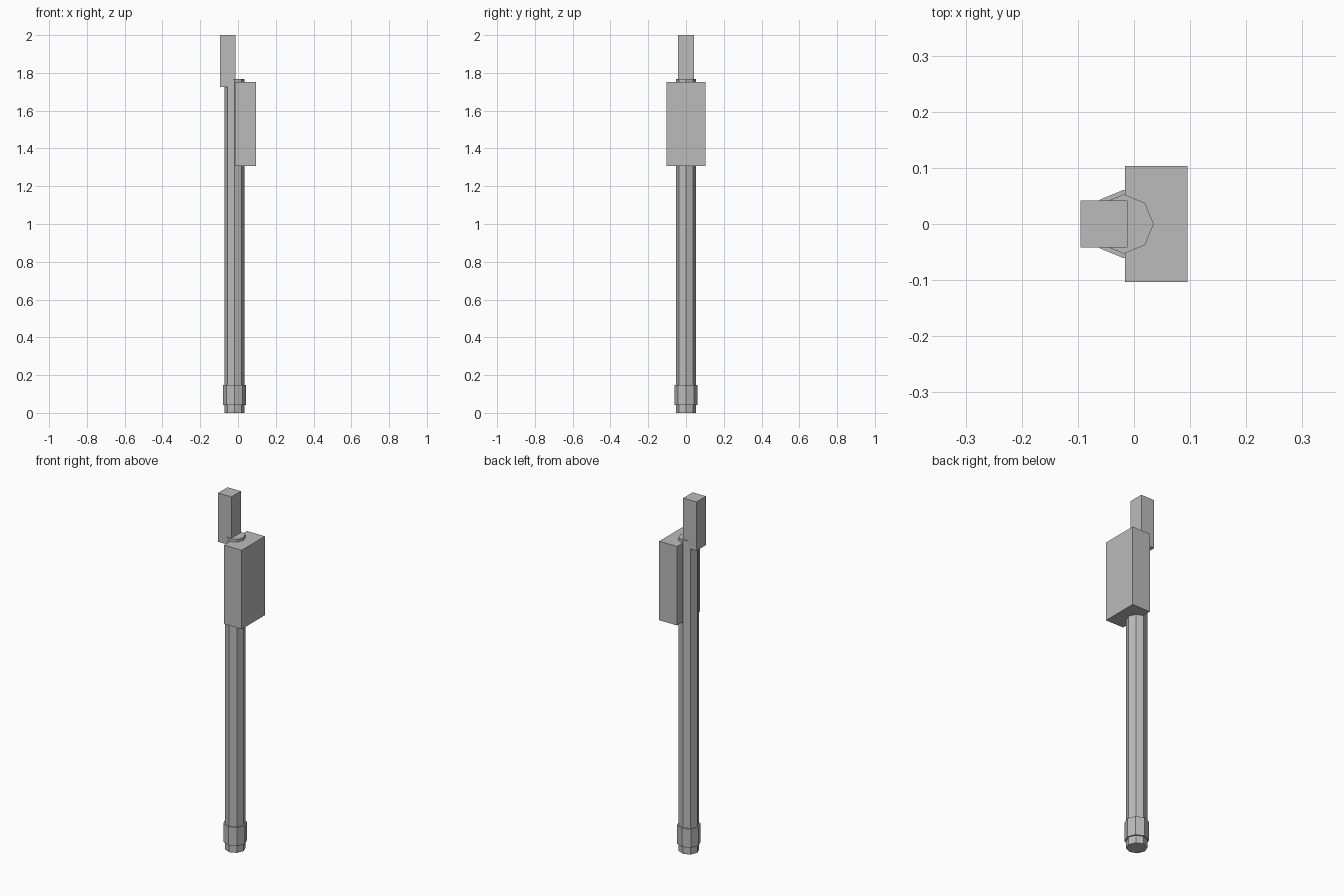
import bpy
import math

cube = bpy.data.objects.get("Cube")
if cube:
    bpy.data.objects.remove(cube, do_unlink=True)

grey = bpy.data.materials.new("plain_grey")
grey.use_nodes = True
colour = (0.5, 0.5, 0.5, 1)
grey.diffuse_color = colour
grey.node_tree.nodes["Principled BSDF"].inputs["Base Color"].default_value = colour

AXIS_X = -0.018


def finish(name):
    obj = bpy.context.object
    obj.name = name
    obj.data.materials.append(grey)
    return obj


def octagon(name, radius, bottom, top):
    # Eight-sided prism with a corner pointing along +x
    bpy.ops.mesh.primitive_cylinder_add(
        vertices=8, radius=radius, depth=top - bottom,
        location=(AXIS_X, 0, (bottom + top) / 2))
    return finish(name)


def block(name, low, high):
    bpy.ops.mesh.primitive_cube_add(
        size=1, location=[(a + b) / 2 for a, b in zip(low, high)])
    obj = finish(name)
    obj.scale = [b - a for a, b in zip(low, high)]
    return obj


# Long pole and the wider collar near its foot
octagon("pole", 0.053, 0, 1.767)
octagon("foot_collar", 0.061, 0.042, 0.147)

# Wide head on the left and narrow upright on the right
block("head_block", (-0.016, -0.103, 1.306), (0.095, 0.103, 1.751))
block("upright_block", (-0.095, -0.042, 1.725), (-0.012, 0.042, 2))
